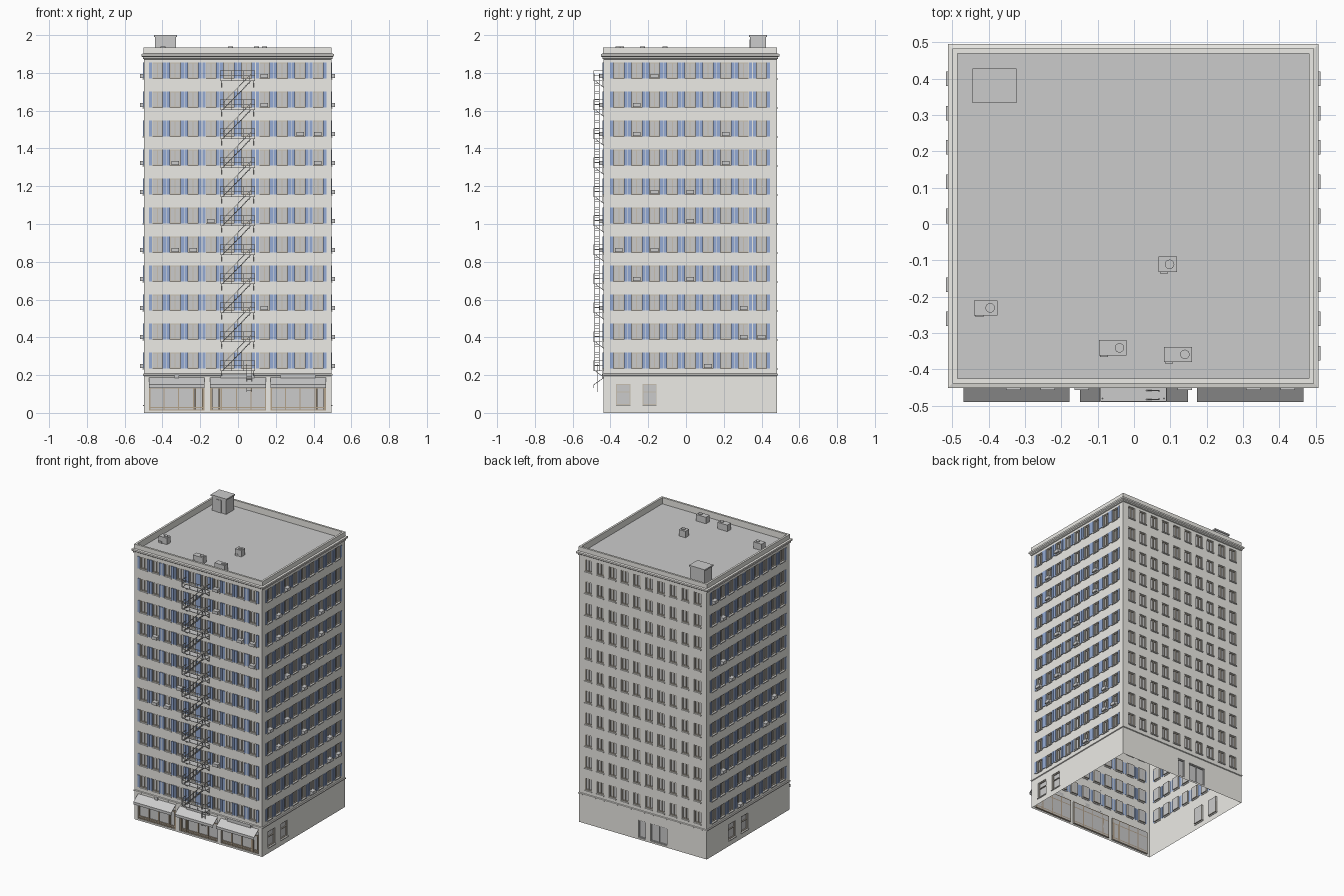
import bpy, bmesh, math, random
from mathutils import Matrix, Vector

if "Cube" in bpy.data.objects:
    bpy.data.objects.remove(bpy.data.objects["Cube"])

random.seed(4)
X0, X1, Y0, Y1 = -0.498, 0.494, -0.437, 0.481
XC, YC = (X0 + X1) / 2, (Y0 + Y1) / 2
WALL_TOP, DEPTH = 1.872, 0.012
PITCH, FLOOR = 0.0944, 0.1535
SILLS = [0.236 + FLOOR * i for i in range(11)]
WIN_W, WIN_H = 0.054, 0.084

# ---------- materials and part registry ----------
COLOURS = {"wall": (0.84, 0.83, 0.79), "blue": (0.30, 0.41, 0.66),
           "trim": (0.58, 0.53, 0.45), "brown": (0.45, 0.36, 0.26)}
MATS = {}
for key, c in COLOURS.items():
    MATS[key] = bpy.data.materials.new(key)
    MATS[key].diffuse_color = (*c, 1)
parts = {}


def part(name, mat=None):
    if name not in parts:
        parts[name] = (bmesh.new(), mat)
    return parts[name][0]


# ---------- geometry helpers ----------
def cube(bm, m):
    v = [bm.verts.new(m @ Vector((x, y, z))) for z in (-.5, .5) for y in (-.5, .5) for x in (-.5, .5)]
    for f in ((0, 2, 3, 1), (4, 5, 7, 6), (0, 1, 5, 4), (2, 6, 7, 3), (0, 4, 6, 2), (1, 3, 7, 5)):
        bm.faces.new([v[i] for i in f])


def box(bm, m, x0, x1, y0, y1, z0, z1):
    cube(bm, m @ Matrix.Translation(((x0 + x1) / 2, (y0 + y1) / 2, (z0 + z1) / 2))
         @ Matrix.Diagonal((x1 - x0, y1 - y0, z1 - z0, 1)))


def beam(bm, m, a, b, t=0.003):
    a, b = Vector(a), Vector(b)
    rot = (b - a).to_track_quat('X', 'Z').to_matrix().to_4x4()
    cube(bm, m @ Matrix.Translation((a + b) / 2) @ rot @ Matrix.Diagonal(((b - a).length, t, t, 1)))


def quad(bm, m, *pts):
    bm.faces.new([bm.verts.new(m @ Vector(p)) for p in pts])


def prism(bm, m, x0, x1, profile):
    rows = [[bm.verts.new(m @ Vector((x, y, z))) for y, z in profile] for x in (x0, x1)]
    n = len(profile)
    for i in range(n):
        j = (i + 1) % n
        bm.faces.new((rows[0][i], rows[0][j], rows[1][j], rows[1][i]))
    bm.faces.new(rows[0][::-1])
    bm.faces.new(rows[1])


def ring(bm, profile):
    """Sweep an (outset, z) profile round the building outline."""
    loops = [[bm.verts.new(p) for p in ((X0 - o, Y0 - o, z), (X1 + o, Y0 - o, z),
                                        (X1 + o, Y1 + o, z), (X0 - o, Y1 + o, z))] for o, z in profile]
    for a, b in zip(loops, loops[1:]):
        for i in range(4):
            j = (i + 1) % 4
            bm.faces.new((a[i], a[j], b[j], b[i]))


def wall(bm, m, half, holes):
    """Flat wall with recessed rectangular openings (x0, x1, z0, z1)."""
    xs = sorted({-half, half} | {round(v, 5) for h in holes for v in h[:2]})
    zs = sorted({0, WALL_TOP} | {round(v, 5) for h in holes for v in h[2:]})
    for a, b in zip(xs, xs[1:]):
        for c, d in zip(zs, zs[1:]):
            x, z = (a + b) / 2, (c + d) / 2
            if not any(h[0] < x < h[1] and h[2] < z < h[3] for h in holes):
                quad(bm, m, (a, 0, c), (b, 0, c), (b, 0, d), (a, 0, d))
    for a, b, c, d in holes:
        e = DEPTH
        quad(bm, m, (a, 0, c), (a, e, c), (b, e, c), (b, 0, c))
        quad(bm, m, (a, 0, d), (b, 0, d), (b, e, d), (a, e, d))
        quad(bm, m, (a, 0, c), (a, 0, d), (a, e, d), (a, e, c))
        quad(bm, m, (b, 0, c), (b, e, c), (b, e, d), (b, 0, d))


def glazing(pane, frame, m, hole, verticals=(), rails=(), t=0.005):
    """Pane with a border frame plus bars at the given fractions."""
    a, b, c, d = hole
    quad(pane, m, (a, DEPTH, c), (b, DEPTH, c), (b, DEPTH, d), (a, DEPTH, d))
    f0, f1 = DEPTH - 0.007, DEPTH
    for x in [a, b - t] + [a + (b - a) * k - t / 2 for k in verticals]:
        box(frame, m, x, x + t, f0, f1, c, d)
    for z in [c, d - t] + [c + (d - c) * k - t / 2 for k in rails]:
        box(frame, m, a, b, f0, f1, z, z + t)


# ---------- four facades ----------
SHOPS = ((-0.468, -0.175, False), (-0.146, 0.15, True), (0.175, 0.469, False))
GROUND = {"right": ((-0.355, 0.076), (-0.215, 0.076)), "left": ((-0.178, 0.076), (-0.038, 0.076))}
COOLERS = {"front": {(10, 6), (9, 6), (8, 8), (8, 9), (7, 1), (7, 9), (5, 3), (4, 1), (4, 2), (2, 6)},
           "right": {(10, 2), (9, 1), (8, 1), (8, 6), (7, 6), (6, 2), (6, 4), (5, 4), (4, 0), (4, 2),
                     (3, 1), (3, 4), (2, 7), (1, 7), (1, 8), (0, 5)},
           "left": {(f, random.randrange(9)) for f in (0, 1, 2, 3, 4, 6, 7, 9, 10)}, "back": set()}
frames = {}
for k, (side, cx, cy, cols) in enumerate((("front", XC, Y0, 10), ("right", X1, YC, 9),
                                          ("back", XC, Y1, 10), ("left", X0, YC, 9))):
    m = Matrix.Translation((cx, cy, 0)) @ Matrix.Rotation(k * math.pi / 2, 4, 'Z')
    frames[side] = m
    half = (X1 - X0) / 2 if k % 2 == 0 else (Y1 - Y0) / 2
    panes, trim = part(side + "_window_panes"), part(side + "_window_frames", "trim")
    sills = part(side + "_window_sills", "wall")
    holes = []
    for f, z in enumerate(SILLS):
        for c in range(cols):
            u = (c - (cols - 1) / 2) * PITCH
            hole = (u - WIN_W / 2, u + WIN_W / 2, z, z + WIN_H)
            holes.append(hole)
            glazing(panes, trim, m, hole, (0.5,))
            box(sills, m, u - 0.029, u + 0.029, -0.007, 0.004, z - 0.007, z)
            if side != "back":
                for s in (-1, 1):
                    x = u + s * 0.0365
                    box(part(side + "_shutters", "blue"), m, x - 0.009, x + 0.009, -0.004, 0.001, z, z + WIN_H)
            if (f, c) in COOLERS[side]:
                box(part(side + "_window_coolers"), m, u - 0.02, u + 0.02, -0.02, DEPTH, z + 0.001, z + 0.022)
    # ground floor side windows
    for u, w in GROUND.get(side, ()):
        hole = (u - w / 2, u + w / 2, 0.042, 0.152)
        holes.append(hole)
        glazing(panes, trim, m, hole, (), (0.62,))
        box(sills, m, u - w / 2 - 0.004, u + w / 2 + 0.004, -0.006, 0.004, 0.036, 0.042)
    # rear service doors
    if side == "back":
        for u, w, mid in ((-0.007, 0.055, ()), (0.123, 0.13, (0.5,))):
            hole = (u - w / 2, u + w / 2, 0.012, 0.135)
            holes.append(hole)
            glazing(part("service_doors"), part("service_door_frames"), m, hole, mid)
    # shopfronts with awnings and sign boards
    if side == "front":
        for a, b, door_left in SHOPS:
            hole = (a, b, 0.012, 0.17)
            holes.append(hole)
            bars = (0.2, 0.47, 0.73) if door_left else (0.27, 0.53, 0.8)
            shop = part("shopfront_frames", "brown")
            glazing(part("shopfront_glass"), shop, m, hole, bars, (0.1, 0.76), 0.006)
            d0 = a if door_left else b - (b - a) * 0.2
            for x in (d0 + 0.006, d0 + (b - a) * 0.2 - 0.014):
                box(shop, m, x, x + 0.008, 0.002, DEPTH, 0.012, 0.14)
            prism(part("awnings"), m, a, b, ((0, 0.187), (-0.053, 0.15), (-0.053, 0.132),
                                             (-0.050, 0.132), (-0.050, 0.148), (0, 0.183)))
        for a, b in ((-0.333, -0.31), (-0.09, 0.09), (0.228, 0.413)):
            box(part("sign_boards"), m, a, b, -0.009, 0, 0.184, 0.206)
    wall(part(side + "_wall", "wall"), m, half, holes)

# ---------- ledge, cornice, parapet, roof ----------
ring(part("ground_ledge", "wall"), ((0, 0.196), (0.005, 0.199), (0.005, 0.206), (0, 0.209)))
ring(part("cornice_and_parapet", "wall"),
     ((0, 1.872), (0.006, 1.875), (0.006, 1.883), (0.014, 1.889), (0.014, 1.9), (0.002, 1.903),
      (0.002, 1.934), (-0.012, 1.934), (-0.012, 1.888)))
I = Matrix.Identity(4)
roof, RZ = part("roof"), 1.89
quad(roof, I, (X0 + .011, Y0 + .011, RZ), (X1 - .011, Y0 + .011, RZ), (X1 - .011, Y1 - .011, RZ), (X0 + .011, Y1 - .011, RZ))

# stair hut with door
hut = part("stair_hut")
box(hut, I, -0.44, -0.328, 0.338, 0.423, RZ, 1.99)
box(hut, I, -0.445, -0.323, 0.333, 0.428, 1.99, 2.0)
box(part("stair_hut_door"), I, -0.405, -0.365, 0.335, 0.34, RZ, 1.978)

# roof cooling units with fan drums
for x0, x1, y0, y1 in ((0.068, 0.118, -0.132, -0.09), (-0.44, -0.376, -0.252, -0.21),
                       (-0.097, -0.02, -0.362, -0.32), (0.082, 0.16, -0.38, -0.338)):
    unit = part("roof_cooling_units")
    box(unit, I, x0, x1, y0, y1, RZ, 1.935)
    box(unit, I, x0 + 0.004, x0 + 0.026, y0 - 0.004, y0, RZ, RZ + 0.012)
    bmesh.ops.create_cone(unit, cap_ends=True, segments=16, radius1=0.013, radius2=0.013, depth=0.006,
                          matrix=Matrix.Translation((x1 - 0.02, (y0 + y1) / 2, 1.938)))

# ---------- fire escape ----------
m = frames["front"]
deck, rail = part("fire_escape_platforms"), part("fire_escape_railings")
brace, stair = part("fire_escape_brackets"), part("fire_escape_stairs")
W, D, H = 0.091, 0.052, 0.052
for i, s in enumerate(SILLS):
    z = s - 0.012
    box(deck, m, -W, W, -D, 0, z - 0.003, z)
    for h in (H, H / 2):
        beam(rail, m, (-W, -D, z + h), (W, -D, z + h))
        for x in (-W, W):
            beam(rail, m, (x, -D, z + h), (x, 0, z + h))
    for x in (-W, -W / 3, W / 3, W):
        beam(rail, m, (x, -D, z), (x, -D, z + H))
    for x in (-0.085, 0.085):
        beam(brace, m, (x, -0.045, z), (x, 0, z - 0.035))
        beam(brace, m, (x, -0.004, z), (x, -0.004, z - 0.035))
    if i < 10:
        lo, hi = Vector((-0.078, 0, z)), Vector((0.072, 0, z + FLOOR))
        for y in (-0.046, -0.022):
            off = Vector((0, y, 0))
            up = Vector((0, y, 0.036))
            beam(stair, m, lo + off, hi + off, 0.004)
            beam(stair, m, lo + up, hi + up, 0.0025)
            for k in (0.05, 0.5, 0.95):
                p = lo.lerp(hi, k)
                beam(stair, m, p + off, p + up, 0.0025)
        for k in range(1, 11):
            p = lo.lerp(hi, k / 11)
            box(stair, m, p.x - 0.006, p.x + 0.006, -0.046, -0.022, p.z - 0.001, p.z + 0.001)
# drop ladder
ladder = part("drop_ladder")
for x in (0.049, 0.075):
    beam(ladder, m, (x, -0.03, 0.11), (x, -0.03, 0.26))
for k in range(8):
    beam(ladder, m, (0.049, -0.03, 0.118 + k * 0.015), (0.075, -0.03, 0.118 + k * 0.015), 0.0025)

# ---------- turn parts into objects ----------
for name, (bm, mat) in parts.items():
    mesh = bpy.data.meshes.new(name)
    if name.endswith("_wall"):
        bmesh.ops.remove_doubles(bm, verts=bm.verts, dist=1e-5)
    if name in ("awnings",):
        bmesh.ops.recalc_face_normals(bm, faces=bm.faces)
    bm.to_mesh(mesh)
    bm.free()
    if mat:
        mesh.materials.append(MATS[mat])
    bpy.context.collection.objects.link(bpy.data.objects.new(name, mesh))

for m in bpy.data.materials:
    if m.users and not m.is_grease_pencil:
        m.use_nodes = True
        m.node_tree.nodes["Principled BSDF"].inputs["Base Color"].default_value = m.diffuse_color
